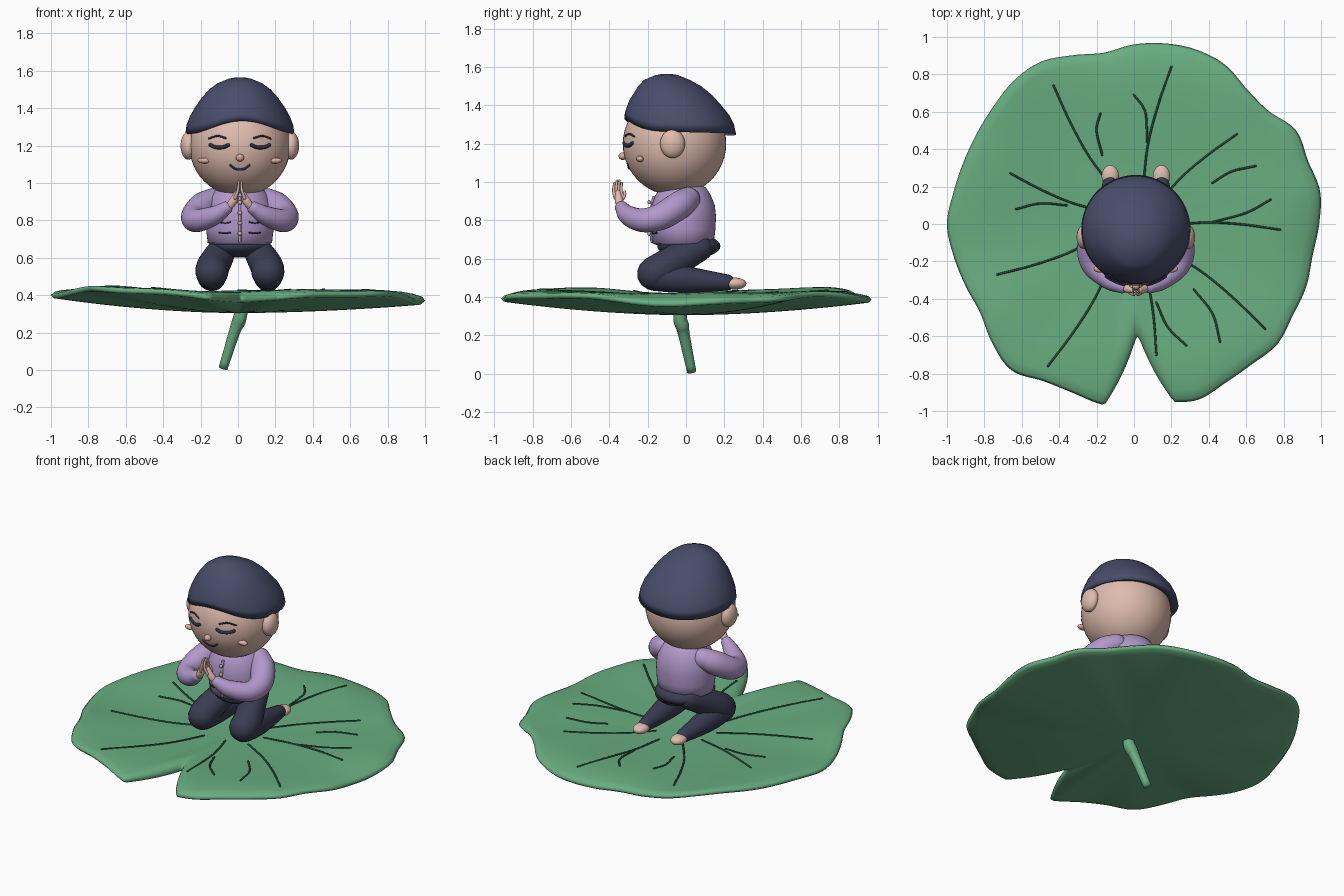
import bpy, bmesh
from math import sin, cos, pi, sqrt, atan2, hypot, degrees, radians
from mathutils import Vector

cube = bpy.data.objects.get("Cube")
if cube:
    bpy.data.objects.remove(cube)


def material(name, *rgb):
    mat = bpy.data.materials.new(name)
    mat.use_nodes = True
    mat.diffuse_color = (*rgb, 1)
    mat.node_tree.nodes["Principled BSDF"].inputs["Base Color"].default_value = (*rgb, 1)
    return mat


LEAF = material("leaf green", .14, .42, .22)
VEIN = material("dark vein green", .017, .07, .034)
SKIN = material("skin", .74, .5, .42)
BLUSH = material("blush", .7, .42, .35)
HAIR = material("navy hair", .065, .075, .145)
TROUSER = material("dark navy cloth", .042, .046, .085)
SHIRT = material("lilac cloth", .45, .32, .6)
LINE = material("ink line", .025, .03, .065)
BUTTON = material("beige button", .6, .45, .3)
MID = .01  # the figure sits slightly off centre


def loft(name, rings, mat):
    """Skin a list of equal rings and close both ends with fans."""
    bm = bmesh.new()
    loops = [[bm.verts.new(p) for p in ring] for ring in rings]
    n = len(loops[0])
    for a, b in zip(loops, loops[1:]):
        for i in range(n):
            j = (i + 1) % n
            bm.faces.new((a[i], a[j], b[j], b[i]))
    for loop in (loops[0], loops[-1]):
        centre = bm.verts.new(sum((v.co for v in loop), Vector()) / n)
        for i in range(n):
            bm.faces.new((loop[i], loop[(i + 1) % n], centre))
    bmesh.ops.recalc_face_normals(bm, faces=bm.faces)
    for f in bm.faces:
        f.smooth = True
    mesh = bpy.data.meshes.new(name)
    bm.to_mesh(mesh)
    bm.free()
    mesh.materials.append(mat)
    obj = bpy.data.objects.new(name, mesh)
    bpy.context.collection.objects.link(obj)
    return obj


def spline(a, b, c, d, t):
    return b + (c - a) * (t / 2) + (a * 2 - b * 5 + c * 4 - d) * (t * t / 2) \
        + (b * 3 - a - c * 3 + d) * (t ** 3 / 2)


def tube(name, points, mat, sides=16, steps=6, dome=True):
    """Sweep a circle along (x, y, z, radius) points, with rounded ends."""
    p = [Vector(q) for q in points]
    p = [p[0] * 2 - p[1]] + p + [p[-1] * 2 - p[-2]]
    path = [spline(*p[i:i + 4], k / steps) for i in range(len(p) - 3) for k in range(steps)]
    path.append(p[-2])
    spots = [(q.xyz, q.w) for q in path]
    if dome:
        head = (spots[0][0] - spots[1][0]).normalized()
        tail = (spots[-1][0] - spots[-2][0]).normalized()
        (a, ra), (b, rb) = spots[0], spots[-1]
        arc = [radians(k) for k in (25, 50, 75)]
        spots = [(a + head * ra * sin(t), ra * cos(t)) for t in reversed(arc)] + spots \
            + [(b + tail * rb * sin(t), rb * cos(t)) for t in arc]
    rings, side, old = [], None, None
    for i, (c, r) in enumerate(spots):
        way = (spots[min(i + 1, len(spots) - 1)][0] - spots[max(i - 1, 0)][0]).normalized()
        side = way.orthogonal().normalized() if old is None else old.rotation_difference(way) @ side
        up, old = way.cross(side), way
        rings.append([c + (side * cos(t) + up * sin(t)) * r
                      for t in (2 * pi * k / sides for k in range(sides))])
    return loft(name, rings, mat)


def ball(name, centre, radii, mat, n=32):
    c = Vector(centre)
    rings = []
    for i in range(1, n // 2):
        a = 2 * pi * i / n
        rings.append([c + Vector((radii[0] * sin(a) * cos(t), radii[1] * sin(a) * sin(t), radii[2] * cos(a)))
                      for t in (2 * pi * k / n for k in range(n))])
    return loft(name, rings, mat)


# Leaf: outline radius every ten degrees, with a slit at the front
RADII = (99, 101, 99, 100, 94, 94, 98, 99, 98, 96, 93, 96, 100, 100, 98, 97, 97, 98,
         100, 98, 96, 95, 99, 102, 97, 96, 98, 98, 97, 100, 98, 98, 100, 98, 98, 97)


def outline(t):
    deg = degrees(t) % 360
    i = int(deg // 10)
    r = spline(*(RADII[(i + k) % 36] for k in (-1, 0, 1, 2)), deg % 10 / 10) / 100
    return min(r, .57 + .037 * sqrt((deg - 271.8) ** 2 + .8))


def rim_height(t):
    return .415 - .018 * cos(t) - .02 * cos(4 * t) + .006 * sin(9 * t)


def leaf_top(t, s):
    inner = .4 + .05 * s * s + .01 * s * s * sin(5 * t + 1)
    w = s ** 6
    return inner * (1 - w) + rim_height(t) * w


def leaf_bottom(t, s):
    return .305 + (rim_height(t) - .33) * s ** 1.8


angles = [2 * pi * k / 360 for k in range(360)]
inside = [k / 16 for k in range(1, 16)] + [.985]
layers = [(s, leaf_top) for s in inside]
layers.append((1, lambda t, s: rim_height(t) - .012))
layers += [(s, leaf_bottom) for s in reversed(inside)]
loft("lily_leaf", [[(s * outline(t) * cos(t), s * outline(t) * sin(t), height(t, s))
                    for t in angles] for s, height in layers], LEAF)


def vein(points):
    path = []
    for x, y in points:
        t = atan2(y, x)
        path.append((x, y, leaf_top(t, hypot(x, y) / outline(t)) + .001, .006))
    tube("leaf_vein", path, VEIN, sides=6, steps=8)


for x, y in ((-.43, .74), (-.66, .27), (-.73, -.27), (-.46, -.76), (.2, .84),
             (.55, .48), (.78, -.03), (.7, -.56), (.12, -.7)):
    vein([(x * k - y * b, y * k + x * b) for k, b in ((.25, 0), (.5, .03), (.75, .025), (1, 0))])
for short in (((-.18, .59), (-.2, .5), (-.17, .37)), ((0, .69), (.06, .6), (.07, .44)),
              ((-.63, .08), (-.5, .11), (-.36, .1)), ((.65, .31), (.52, .28), (.42, .22)),
              ((.73, .13), (.6, .06), (.42, .01)), ((.12, -.42), (.18, -.55), (.28, -.65)),
              ((.32, -.35), (.42, -.48), (.46, -.63))):
    vein(short)

# Stem with a knobbly joint under the leaf
tube("stem", [(.02, -.03, .33, .035), (.01, -.03, .28, .036), (0, -.02, .25, .036),
              (-.02, -.01, .2, .03), (-.08, .03, .009, .024)], LEAF, dome=False)

# Head, ears and nose
HEAD, R = Vector((MID, -.06, 1.2)), .27
ball("head", HEAD, (R, R, R), SKIN, 48)
ball("nose", (MID, -.33, 1.135), (.022, .022, .02), BLUSH)


def face_line(name, points, r):
    path = [(MID + x, HEAD.y - sqrt(R * R - x * x - (z - HEAD.z) ** 2), z, r) for x, z in points]
    tube(name, path, LINE, sides=8)


face_line("mouth", ((-.05, 1.095), (-.025, 1.077), (0, 1.072), (.025, 1.077), (.05, 1.095)), .006)

# Hair cap: leaning dome with a raised front edge
caps = [(.25, -.04, 1.29), (.292, -.03, 1.262), (.285, -.034, 1.31), (.268, -.04, 1.355), (.24, -.055, 1.405),
        (.205, -.068, 1.455), (.165, -.085, 1.5), (.12, -.1, 1.533), (.06, -.1, 1.558), (.02, -.1, 1.565)]
rings = []
for r, cy, z in caps:
    fade = max(0, (1.48 - z) / .22)
    rings.append([(MID + r * cos(t), cy + r * sin(t),
                   z + fade * (.07 * max(0, -sin(t)) ** 4 - .015 * max(0, sin(t)) + .007 * sin(2 * t) * sin(t)))
                  for t in (2 * pi * k / 64 for k in range(64))])
loft("hair", rings, HAIR)

# Torso
torso = [(.672, .15, .14), (.68, .172, .16), (.75, .18, .168), (.82, .183, .172), (.88, .175, .165),
         (.93, .155, .145), (.97, .125, .12), (1.0, .08, .08)]
loft("shirt", [[(MID + rx * cos(t), -.015 + ry * sin(t), z)
                for t in (2 * pi * k / 48 for k in range(48))] for z, rx, ry in torso], SHIRT)
tube("shirt_placket", [(MID, -.178, .69, .008), (MID, -.187, .8, .008), (MID, -.17, .92, .008)], SHIRT, 8)
for z in (.73, .785, .84, .895):
    ball("shirt_button", (MID, -.192, z), (.012, .01, .012), BUTTON, 12)
ball("hips", (MID, .015, .665), (.165, .165, .065), TROUSER)


def sided(s, points):
    return [(MID + s * x, *rest) for x, *rest in points]


for s, side in ((1, "left"), (-1, "right")):
    # Face details
    ball(side + "_ear", (MID + s * .275, -.07, 1.2), (.042, .065, .075), SKIN)
    ball(side + "_cheek", (MID + s * .19, -.24, 1.12), (.036, .02, .016), BLUSH, 16)
    face_line(side + "_closed_eye", [(s * x, z) for x, z in
                                     ((.063, 1.203), (.085, 1.193), (.11, 1.19), (.135, 1.193), (.157, 1.203))], .01)
    face_line(side + "_eyebrow", [(s * x, z) for x, z in ((.075, 1.24), (.12, 1.252), (.165, 1.238))], .005)
    # Sleeve and praying hand
    tube(side + "_sleeve", sided(s, [(.14, .01, .91, .065), (.2, -.04, .875, .074), (.245, -.13, .82, .07),
                                     (.225, -.225, .8, .062), (.14, -.3, .825, .052),
                                     (.075, -.335, .865, .036)]), SHIRT, 20)
    tube(side + "_palm", sided(s, [(.06, -.34, .87, .02), (.035, -.35, .905, .022),
                                   (.018, -.355, .945, .014)]), SKIN)
    for k in range(4):
        y, top = -.378 + k * .013, .995 + .012 * (k in (1, 2))
        tube(side + "_finger", sided(s, [(.026, y + .008, .92, .009), (.012, y, .955, .008),
                                         (.007, y + .004, top, .006)]), SKIN, 8)
    tube(side + "_thumb", sided(s, [(.035, -.34, .9, .01), (.02, -.322, .93, .009),
                                    (.012, -.32, .95, .007)]), SKIN, 8)
    # Shirt pocket, folded leg and foot
    for z in (.735, .79):
        tube(side + "_pocket_line", sided(s, [(.05, -.178, z, .004), (.08, -.168, z - .004, .004),
                                              (.11, -.152, z, .004)]), LINE, 6)
    tube(side + "_thigh", sided(s, [(.085, .07, .655, .07), (.115, -.03, .605, .082), (.145, -.12, .55, .088),
                                    (.15, -.168, .522, .088)]), TROUSER, 24)
    tube(side + "_shin", sided(s, [(.15, -.165, .512, .08), (.15, -.05, .497, .075), (.145, .08, .485, .06),
                                   (.137, .215, .476, .042)]), TROUSER, 24)
    ball(side + "_foot", (MID + s * .137, .255, .47), (.046, .06, .031), SKIN)
